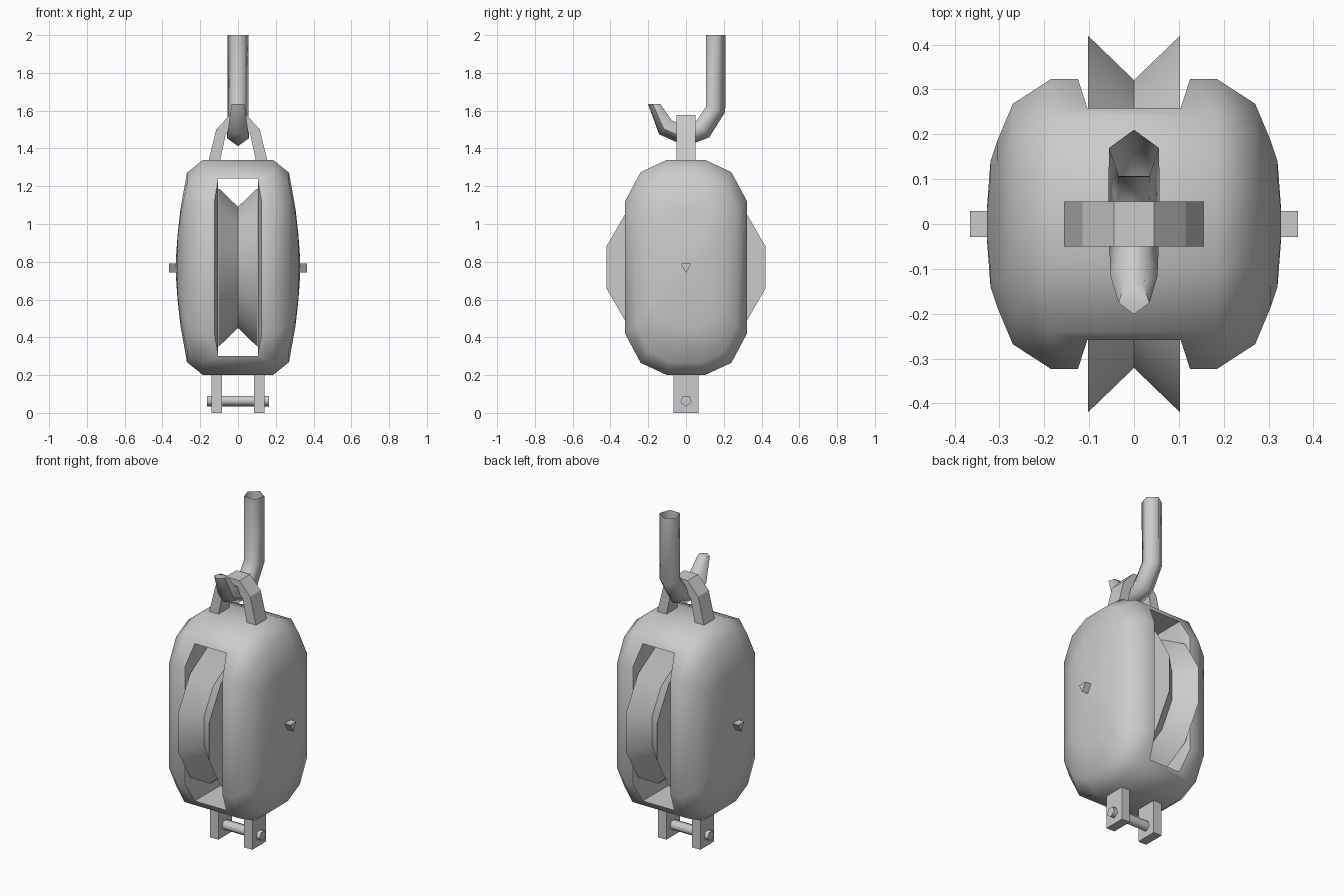
import bpy, bmesh, math
from mathutils import Vector

if "Cube" in bpy.data.objects:
    bpy.data.objects.remove(bpy.data.objects["Cube"], do_unlink=True)

steel = bpy.data.materials.new("grey_metal")
steel.use_nodes = True
GREY = (0.6, 0.6, 0.6, 1)
steel.diffuse_color = GREY
steel.node_tree.nodes["Principled BSDF"].inputs["Base Color"].default_value = GREY

MID = 0.77  # height of the sheave axle


def loft(name, rings, cap_start=True, cap_end=True, closed=False):
    """Skin a list of equal-sized point rings into one mesh object."""
    bm = bmesh.new()
    loops = [[bm.verts.new(p) for p in ring] for ring in rings]
    n = len(loops[0])
    pairs = list(zip(loops, loops[1:]))
    if closed:
        pairs.append((loops[-1], loops[0]))
    for a, b in pairs:
        for i in range(n):
            j = (i + 1) % n
            bm.faces.new((a[i], a[j], b[j], b[i]))
    if cap_start and not closed:
        bm.faces.new(loops[0])
    if cap_end and not closed:
        bm.faces.new(loops[-1])
    bmesh.ops.recalc_face_normals(bm, faces=bm.faces)
    mesh = bpy.data.meshes.new(name)
    bm.to_mesh(mesh)
    bm.free()
    mesh.materials.append(steel)
    obj = bpy.data.objects.new(name, mesh)
    bpy.context.collection.objects.link(obj)
    return obj


def select_only(obj):
    bpy.ops.object.select_all(action='DESELECT')
    obj.select_set(True)
    bpy.context.view_layer.objects.active = obj


def smooth(obj, degrees):
    select_only(obj)
    bpy.ops.object.shade_smooth_by_angle(angle=math.radians(degrees))


def rod(name, x0, x1, z, radius, sides):
    """Prism along x with one corner pointing down."""
    turn = [2 * math.pi * i / sides for i in range(sides)]
    return loft(name, [[(x, radius * math.sin(a), z - radius * math.cos(a))
                        for a in turn] for x in (x0, x1)])


def box(name, x0, x1, y, z0, z1):
    return loft(name, [[(x0, -y, z), (x1, -y, z), (x1, y, z), (x0, y, z)]
                       for z in (z0, z1)])


# Block shell: chamfered outline, shrinking towards each bulged cheek
quarter = [(0.10, 0.57), (0.24, 0.505), (0.323, 0.35)]
right = quarter + [(y, -z) for y, z in reversed(quarter)]
outline = right + [(-y, -z) for y, z in right]
half = [(0.185, 1, 1), (0.27, 0.83, 0.88), (0.304, 0.58, 0.55),
        (0.32, 0.43, 0.3), (0.328, 0.1, 0.1)]
stations = [(-x, a, b) for x, a, b in reversed(half)] + half
shell = loft("block_shell", [[(x, y * a, MID + z * b) for y, z in outline]
                             for x, a, b in stations])

# Slot through the shell, flaring at the front and back mouths
flare = [(0.105, 0.262), (0.125, 0.323), (0.15, 0.4)]
side = [(x, -y) for x, y in reversed(flare)] + flare
slot_plan = side + [(-x, -y) for x, y in side]
cutter = loft("slot_cutter", [[(x, y, z) for x, y in slot_plan]
                              for z in (0.30, 1.24)])
cut = shell.modifiers.new("slot", 'BOOLEAN')
cut.operation = 'DIFFERENCE'
cut.solver = 'EXACT'
cut.object = cutter
select_only(shell)
bpy.ops.object.modifier_apply(modifier=cut.name)
bpy.data.objects.remove(cutter, do_unlink=True)
smooth(shell, 50)

# Grooved sheave, twelve sided
wheel_rings = []
for x, r in ((-0.103, 0.435), (0, 0.332), (0.103, 0.435)):
    wheel_rings.append([(x, r * math.cos(a), MID + r * math.sin(a))
                        for a in (math.radians(15 + 30 * i) for i in range(12))])
smooth(loft("sheave", wheel_rings), 40)

# Axle ends, lower lugs
for label, s in (("left", 1), ("right", -1)):
    rod("axle_end_" + label, s * 0.32, s * 0.366, MID + 0.005, 0.033, 3)
    box("lower_lug_" + label, s * 0.085, s * 0.14, 0.065, 0, 0.24)

# Cross pin through the lugs
smooth(rod("lower_pin", -0.165, 0.165, 0.065, 0.031, 5), 75)

# Upper strap: bent flat bar
outer = [(0.162, 1.31), (0.115, 1.50), (0.045, 1.577)]
inner = [(0.10, 1.31), (0.065, 1.475), (0.025, 1.525)]
section = []
for (xo, zo), (xi, zi) in zip(outer, inner):
    section.append([(xo, -0.05, zo), (xo, 0.05, zo), (xi, 0.05, zi), (xi, -0.05, zi)])
mirrored = [[(-x, y, z) for x, y, z in ring] for ring in reversed(section)]
loft("upper_strap", section + mirrored)

# Hook: five-sided tube swept along a bent path, tapering at the tip
path = [(0.152, 2.0), (0.152, 1.61), (0.085, 1.505), (0.0, 1.472),
        (-0.105, 1.515), (-0.165, 1.635)]
radii = [0.058, 0.058, 0.06, 0.06, 0.055, 0.036]
points = [Vector((0, y, z)) for y, z in path]
hook_rings = []
for i, p in enumerate(points):
    back = (p - points[max(i - 1, 0)]).normalized()
    ahead = (points[min(i + 1, len(points) - 1)] - p).normalized()
    t = (back + ahead).normalized()
    out = Vector((0, -t.z, t.y))
    across = Vector((1, 0, 0))
    if i == len(points) - 1:
        out = Vector((0, -1, 0))
    hook_rings.append([p + radii[i] * (out * math.cos(a) + across * math.sin(a))
                       for a in (2 * math.pi * k / 5 for k in range(5))])
smooth(loft("hook", hook_rings, cap_start=False), 75)
